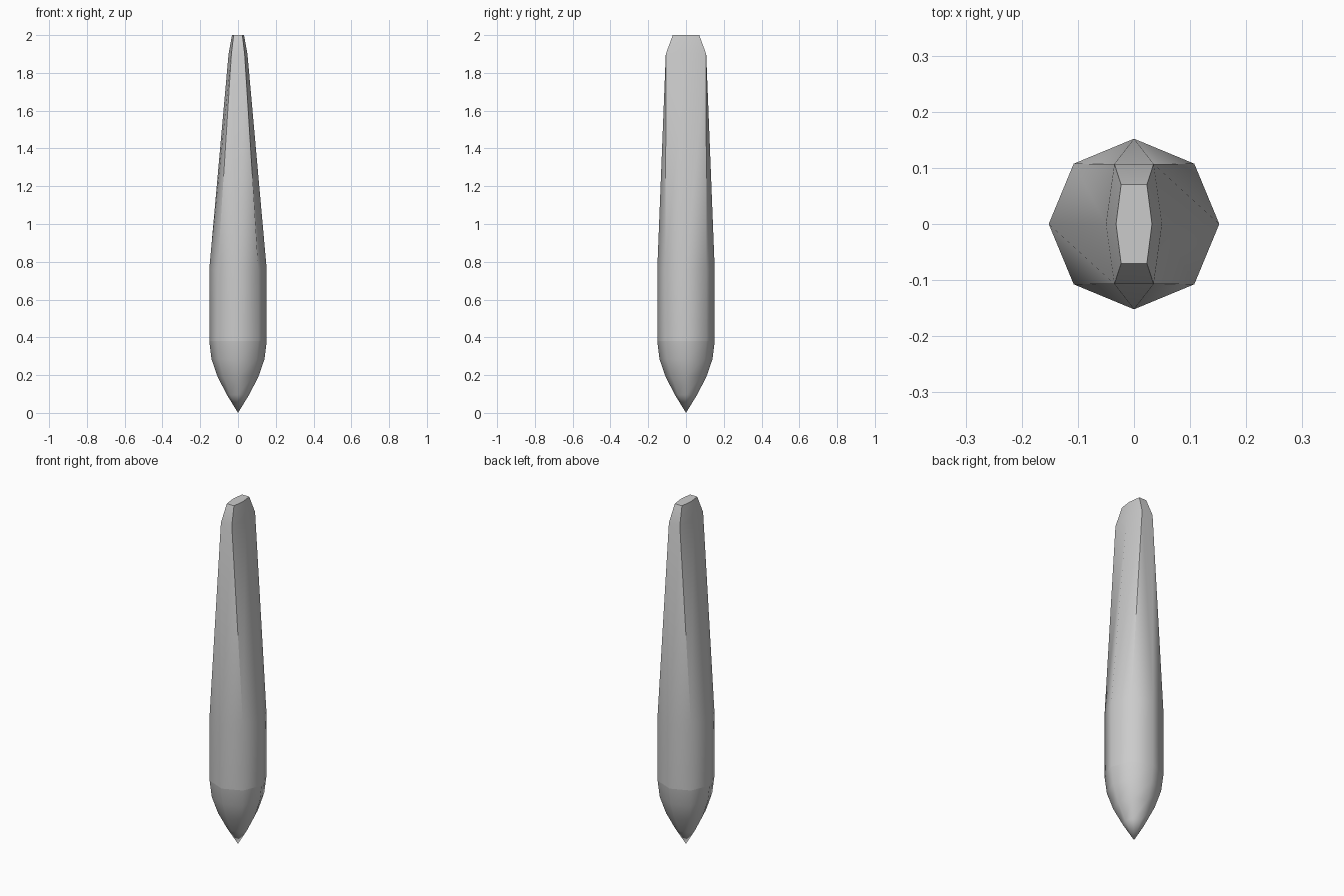
import bpy, bmesh
from math import sin, cos, pi, radians

if "Cube" in bpy.data.objects:
    bpy.data.objects.remove(bpy.data.objects["Cube"])

R, SHOULDER, NOSE = 0.152, 0.76, 0.38


def octagon(bm, r, z):
    return [bm.verts.new((r * cos(k * pi / 4), r * sin(k * pi / 4), z)) for k in range(8)]


def wedge_ring(bm, hx, cx, hy, z):
    pts = [(hx, 0), (cx, hy), (-cx, hy), (-hx, 0), (-cx, -hy), (cx, -hy)]
    return [bm.verts.new((x, y, z)) for x, y in pts]


def bridge(bm, a, b):
    n = len(a)
    for i in range(n):
        j = (i + 1) % n
        bm.faces.new((a[i], a[j], b[j], b[i]))


def finish(bm, name, angle):
    bmesh.ops.recalc_face_normals(bm, faces=bm.faces)
    me = bpy.data.meshes.new(name)
    bm.to_mesh(me)
    bm.free()
    ob = bpy.data.objects.new(name, me)
    bpy.context.collection.objects.link(ob)
    bpy.ops.object.select_all(action='DESELECT')
    ob.select_set(True)
    bpy.context.view_layer.objects.active = ob
    bpy.ops.object.shade_smooth_by_angle(angle=radians(angle))


# Pointed lower nose
bm = bmesh.new()
tip = bm.verts.new((0, 0, 0))
rings = [octagon(bm, R * sin(k * pi / 8), NOSE * k / 4) for k in range(1, 5)]
for i in range(8):
    bm.faces.new((tip, rings[0][(i + 1) % 8], rings[0][i]))
for a, b in zip(rings, rings[1:]):
    bridge(bm, a, b)
finish(bm, "pointed_nose", 60)

# Octagonal shaft flattening into a wedge with a bevelled end
bm = bmesh.new()
low, high = octagon(bm, R, NOSE), octagon(bm, R, SHOULDER)
bridge(bm, low, high)
wedge = wedge_ring(bm, 0.05, 0.035, 0.107, 1.9)
end = wedge_ring(bm, 0.032, 0.023, 0.07, 2.0)
match = [0, 1, 1, 2, 3, 4, 4, 5, 0]   # sides 1-2-3 and 5-6-7 meet flat edges
match = {0: 0, 1: 1, 3: 2, 4: 3, 5: 4, 7: 5}
for a, b in ((0, 1), (3, 4), (4, 5), (7, 0)):
    bm.faces.new((high[a], high[b], wedge[match[b]], wedge[match[a]]))
for a, mid, b in ((1, 2, 3), (5, 6, 7)):
    bm.faces.new((high[a], high[mid], wedge[match[a]]))
    bm.faces.new((high[mid], high[b], wedge[match[b]]))
    bm.faces.new((high[mid], wedge[match[b]], wedge[match[a]]))
bridge(bm, wedge, end)
bm.faces.new(end)
finish(bm, "tapered_shaft", 46)
